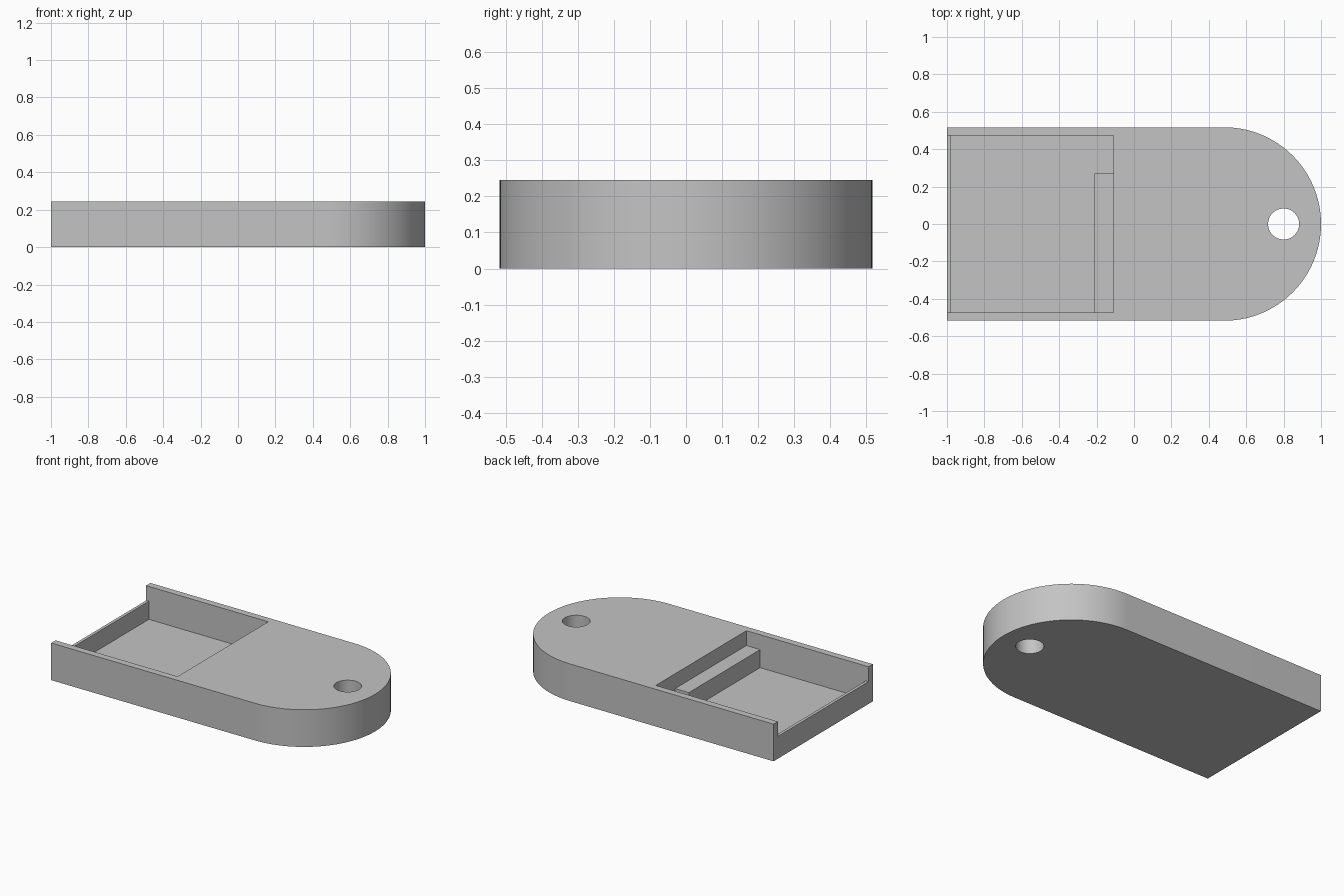
import bpy, bmesh
from math import pi, sin, cos, radians

cube = bpy.data.objects.get("Cube")
if cube:
    bpy.data.objects.remove(cube, do_unlink=True)

# Main dimensions
HEIGHT, HALF_W = 0.245, 0.517
POCKET_W = 0.472          # half width between the side rails
LEDGE_Z, FLOOR_Z = 0.147, 0.028
ARC_X = 1 - HALF_W        # centre of the rounded end

grey = bpy.data.materials.new("plain grey")
grey.use_nodes = True
colour = (0.55, 0.55, 0.55, 1)
grey.diffuse_color = colour
grey.node_tree.nodes["Principled BSDF"].inputs["Base Color"].default_value = colour


def prism(name, outline, z0, z1):
    """Extrude a counter-clockwise outline from z0 to z1."""
    bm = bmesh.new()
    base = bm.faces.new([bm.verts.new((x, y, z0)) for x, y in outline])
    top = bmesh.ops.extrude_face_region(bm, geom=[base])["geom"]
    verts = [v for v in top if isinstance(v, bmesh.types.BMVert)]
    bmesh.ops.translate(bm, verts=verts, vec=(0, 0, z1 - z0))
    bmesh.ops.recalc_face_normals(bm, faces=bm.faces)
    mesh = bpy.data.meshes.new(name)
    bm.to_mesh(mesh)
    bm.free()
    mesh.materials.append(grey)
    obj = bpy.data.objects.new(name, mesh)
    bpy.context.collection.objects.link(obj)
    return obj


def arc(cx, radius, start, end, steps):
    angles = [start + (end - start) * i / steps for i in range(steps + 1)]
    return [(cx + radius * cos(a), radius * sin(a)) for a in angles]


# Slab with one square end and one round end
body = prism("tag_body",
             [(-1, -HALF_W)] + arc(ARC_X, HALF_W, -pi / 2, pi / 2, 64) + [(-1, HALF_W)],
             0, HEIGHT)

# Round hole, deep pocket with a notch beside the ledge, and shallow open slot
cutters = [
    prism("hole_cutter", arc(0.8, 0.083, 0, 2 * pi, 48)[:-1], -0.1, 0.4),
    prism("pocket_cutter",
          [(-0.98, -POCKET_W), (-0.21, -POCKET_W), (-0.21, 0.27), (-0.11, 0.27),
           (-0.11, POCKET_W), (-0.98, POCKET_W)], FLOOR_Z, 0.4),
    prism("slot_cutter",
          [(-1.1, -POCKET_W), (-0.11, -POCKET_W), (-0.11, POCKET_W), (-1.1, POCKET_W)],
          LEDGE_Z, 0.4),
]

bpy.ops.object.select_all(action="DESELECT")
bpy.context.view_layer.objects.active = body
body.select_set(True)
for cutter in cutters:
    cutter.hide_render = True
    mod = body.modifiers.new(cutter.name, "BOOLEAN")
    mod.operation = "DIFFERENCE"
    mod.solver = "EXACT"
    mod.object = cutter
    bpy.ops.object.modifier_apply(modifier=mod.name)
    bpy.data.objects.remove(cutter, do_unlink=True)

bpy.ops.object.shade_smooth_by_angle(angle=radians(30))
